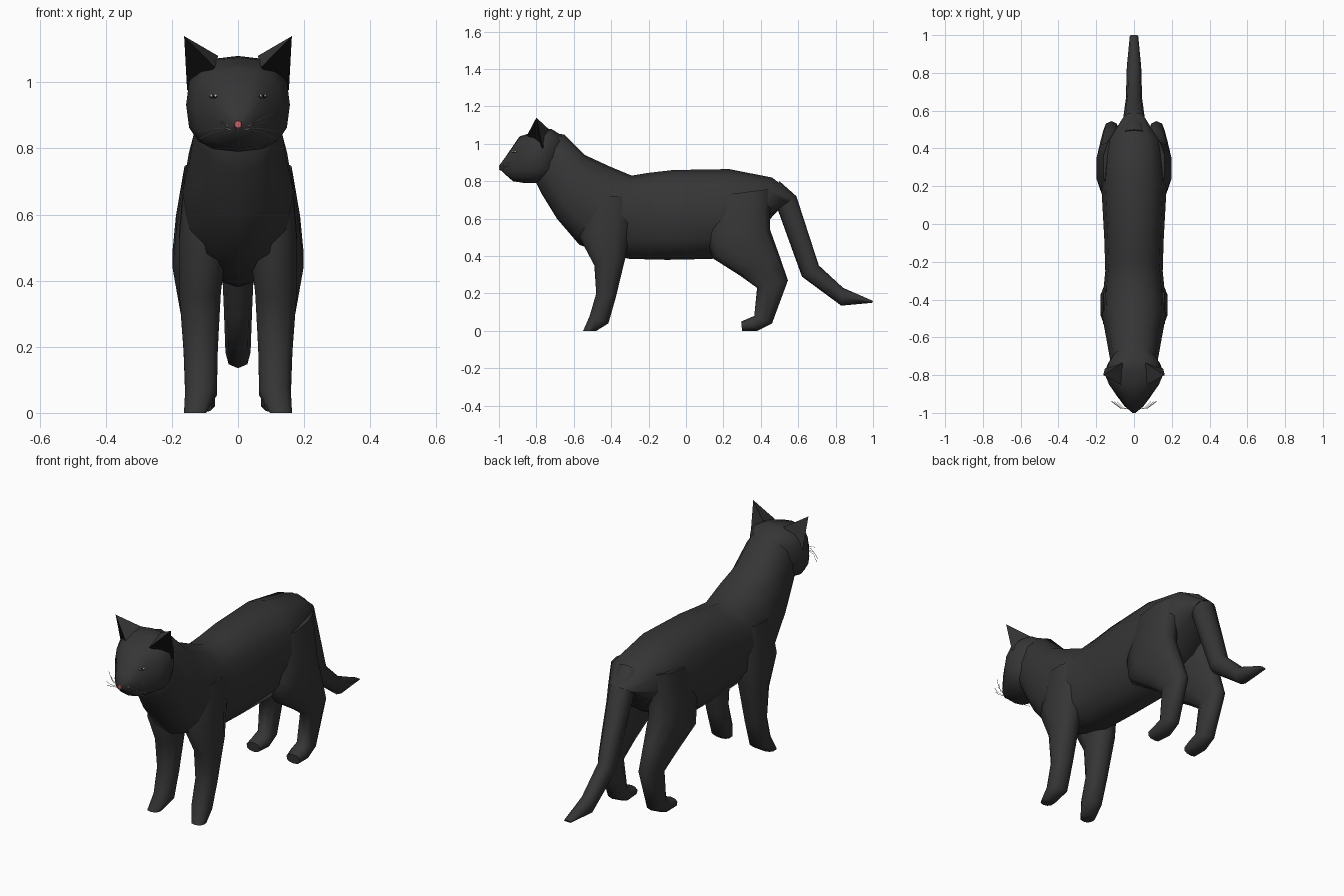
import bpy, bmesh, math
from mathutils import Vector
from mathutils.bvhtree import BVHTree

if "Cube" in bpy.data.objects:
    bpy.data.objects.remove(bpy.data.objects["Cube"])


def material(name, rgb):
    m = bpy.data.materials.new(name)
    m.diffuse_color = (*rgb, 1)
    m.use_nodes = True
    m.node_tree.nodes["Principled BSDF"].inputs["Base Color"].default_value = m.diffuse_color
    return m


FUR = material("charcoal fur", (0.036, 0.036, 0.036))
INNER = material("black", (0.004, 0.004, 0.004))
PINK = material("nose pink", (0.6, 0.12, 0.14))
PALE = material("whisker grey", (0.55, 0.5, 0.48))


def finish(bm, name, mats, angle=65):
    bmesh.ops.recalc_face_normals(bm, faces=bm.faces)
    me = bpy.data.meshes.new(name)
    bm.to_mesh(me)
    for m in mats:
        me.materials.append(m)
    me.shade_smooth()
    me.set_sharp_from_angle(angle=math.radians(angle))
    ob = bpy.data.objects.new(name, me)
    bpy.context.collection.objects.link(ob)
    return ob


def loft(name, rings, side=1, n=12, power=0.85, mat=FUR):
    """Skin rounded rings; each is (y, z) of both edges, centre x, half width."""
    bm = bmesh.new()
    loops = []
    for ya, za, yb, zb, xc, hw in rings:
        a, b = Vector((xc, ya, za)), Vector((xc, yb, zb))
        mid, half = (a + b) / 2, (a - b) / 2
        loop = []
        for i in range(n):
            t = 2 * math.pi * i / n
            c, s = math.cos(t), math.sin(t)
            u = math.copysign(abs(s) ** power, s)
            v = math.copysign(abs(c) ** power, c)
            p = mid + half * v + Vector((hw * u, 0, 0))
            loop.append(bm.verts.new((p.x * side, p.y, p.z)))
        loops.append(loop)
    for l0, l1 in zip(loops, loops[1:]):
        for i in range(n):
            j = (i + 1) % n
            bm.faces.new((l0[i], l0[j], l1[j], l1[i]))
    bm.faces.new(loops[0])
    bm.faces.new(loops[-1])
    return finish(bm, name, [mat])


# Torso and neck
loft("body", [
    (-0.75, 1.06, -0.81, 0.81, 0, 0.11),
    (-0.65, 1.05, -0.77, 0.73, 0, 0.128),
    (-0.54, 0.94, -0.69, 0.60, 0, 0.145),
    (-0.41, 0.88, -0.57, 0.46, 0, 0.168),
    (-0.29, 0.83, -0.43, 0.41, 0, 0.163),
    (-0.20, 0.845, -0.30, 0.385, 0, 0.152),
    (-0.07, 0.86, -0.10, 0.38, 0, 0.157),
    (0.23, 0.865, 0.14, 0.385, 0, 0.172),
    (0.46, 0.82, 0.38, 0.51, 0, 0.15),
    (0.59, 0.72, 0.49, 0.65, 0, 0.062)])

# Tail
loft("tail", [
    (0.50, 0.80, 0.45, 0.72, 0, 0.06),
    (0.59, 0.72, 0.49, 0.65, 0, 0.06),
    (0.71, 0.35, 0.62, 0.29, 0, 0.043),
    (0.84, 0.23, 0.83, 0.135, 0, 0.038),
    (1.00, 0.16, 0.995, 0.15, 0, 0.022)], n=8)

# Head
head = loft("head", [
    (-0.998, 0.885, -0.99, 0.86, 0, 0.014),
    (-0.965, 0.93, -0.965, 0.835, 0, 0.05),
    (-0.89, 1.04, -0.925, 0.80, 0, 0.092),
    (-0.84, 1.055, -0.86, 0.79, 0, 0.132),
    (-0.78, 1.075, -0.80, 0.79, 0, 0.157),
    (-0.72, 1.08, -0.755, 0.80, 0, 0.138),
    (-0.64, 1.03, -0.70, 0.80, 0, 0.09)], power=0.75, n=16)

# Legs
FRONT = [
    (-0.53, 0.72, -0.30, 0.72, 0.09, 0.075),
    (-0.57, 0.50, -0.29, 0.58, 0.105, 0.076),
    (-0.49, 0.35, -0.322, 0.40, 0.115, 0.066),
    (-0.48, 0.20, -0.375, 0.18, 0.113, 0.054),
    (-0.515, 0.08, -0.415, 0.04, 0.112, 0.05),
    (-0.55, 0.0, -0.48, 0.0, 0.13, 0.035)]
REAR = [
    (0.15, 0.72, 0.46, 0.76, 0.09, 0.075),
    (0.11, 0.50, 0.45, 0.64, 0.115, 0.076),
    (0.14, 0.39, 0.45, 0.54, 0.125, 0.076),
    (0.29, 0.295, 0.50, 0.40, 0.123, 0.058),
    (0.38, 0.23, 0.545, 0.27, 0.12, 0.045),
    (0.365, 0.08, 0.46, 0.04, 0.115, 0.045),
    (0.335, 0.067, 0.38, 0.0, 0.115, 0.048),
    (0.295, 0.05, 0.30, 0.0, 0.118, 0.04)]

hit = BVHTree.FromObject(head, bpy.context.evaluated_depsgraph_get())


def on_face(x, z, lift):
    p = hit.ray_cast(Vector((x, -2, z)), Vector((0, 1, 0)))[0]
    return Vector((x, p.y - lift, z))


def plate(name, x, z, w, h, lift, mat):
    """Thin almond-shaped patch laid on the face."""
    bm = bmesh.new()
    bm.faces.new([bm.verts.new(on_face(x + w * math.cos(k * math.pi / 3),
                                       z + h * math.sin(k * math.pi / 3), lift))
                  for k in range(6)])
    ob = finish(bm, name, [mat])
    if ob.data.polygons[0].normal.y > 0:
        ob.data.flip_normals()


for side, label in ((1, "left"), (-1, "right")):
    loft(f"{label} front_leg", FRONT, side, n=10)
    loft(f"{label} rear_leg", REAR, side, n=10)

    # Ear with dark opening on its front face
    bm = bmesh.new()
    tip, inner, outer, back = [bm.verts.new((x * side, y, z)) for x, y, z in (
        (0.163, -0.80, 1.14), (0.07, -0.85, 1.045),
        (0.154, -0.765, 0.975), (0.06, -0.735, 1.08))]
    opening = bm.faces.new((tip, inner, outer))
    opening.material_index = 1
    for tri in ((tip, inner, back), (tip, outer, back), (inner, outer, back)):
        bm.faces.new(tri)
    finish(bm, f"{label} ear", [FUR, INNER], 30)

    # Eye with pale specks
    plate(f"{label} eye", side * 0.075, 0.957, 0.014, 0.007, 0.002, INNER)
    for dx in (-0.006, 0.007):
        plate(f"{label} eye_glint", side * 0.075 + dx, 0.96, 0.003, 0.003, 0.004, PALE)

    # Whiskers
    cu = bpy.data.curves.new(f"{label} whiskers", "CURVE")
    cu.dimensions = "3D"
    cu.bevel_depth = 0.0011
    cu.bevel_resolution = 0
    cu.materials.append(PALE)
    for x, z in ((0.105, 0.905), (0.09, 0.882), (0.12, 0.85), (0.115, 0.83)):
        sp = cu.splines.new("POLY")
        sp.points.add(2)
        z0 = 0.862 + (z - 0.86) * 0.15
        pts = ((0.02, -0.98, z0), (x * 0.6, -0.975, z0 + (z - z0) * 0.4 + 0.003),
               (x, -0.94, z))
        for q, (px, py, pz) in zip(sp.points, pts):
            q.co = (px * side, py, pz, 1)
    bpy.context.collection.objects.link(bpy.data.objects.new(f"{label} whiskers", cu))

# Nose
loft("nose", [
    (-1.0, 0.884, -1.0, 0.862, 0, 0.011),
    (-0.985, 0.893, -0.985, 0.855, 0, 0.014)], n=6, mat=PINK)
